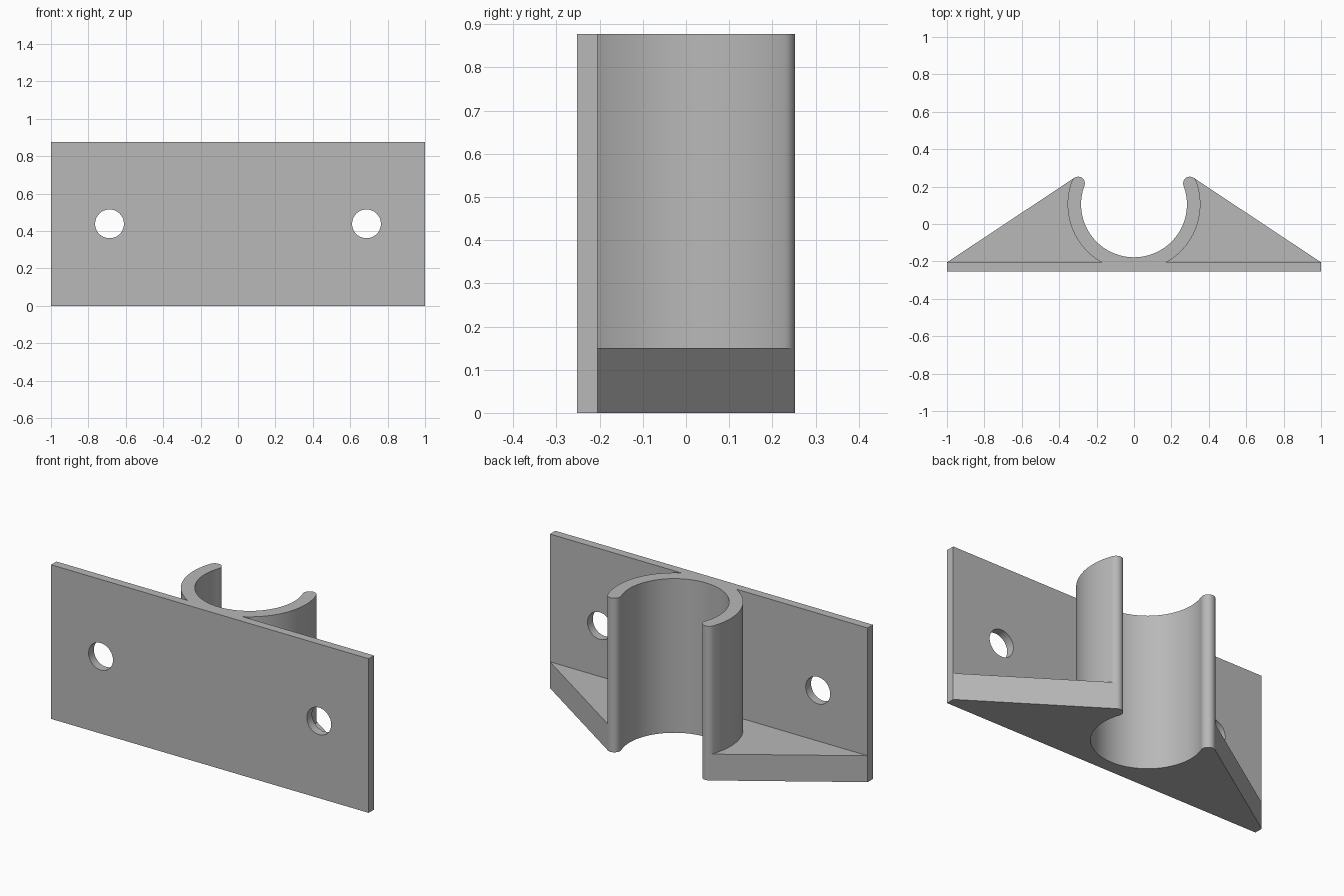
import bpy, bmesh
from math import sin, cos, asin, acos, atan2, hypot, pi, radians

cube = bpy.data.objects.get("Cube")
if cube:
    bpy.data.objects.remove(cube, do_unlink=True)

HEIGHT = 0.877
FRONT, BACK = -0.253, -0.205           # plate faces
CENTRE_Y, R_IN, R_OUT = 0.105, 0.283, 0.355
R_TIP = (R_OUT - R_IN) / 2
R_MID = R_IN + R_TIP
TIP_Y = 0.253 - R_TIP
TIP_ANGLE = asin((TIP_Y - CENTRE_Y) / R_MID)
TIP_X = R_MID * cos(TIP_ANGLE)
ROOT_ANGLE = asin((BACK - CENTRE_Y) / R_OUT)

grey = bpy.data.materials.new("grey")
grey.use_nodes = True
colour = (0.48, 0.48, 0.48, 1)
grey.diffuse_color = colour
grey.node_tree.nodes["Principled BSDF"].inputs["Base Color"].default_value = colour


def arc(cx, cy, r, start, end, steps):
    angles = [start + (end - start) * i / steps for i in range(steps + 1)]
    return [(cx + r * cos(a), cy + r * sin(a)) for a in angles]


def mirror(points):
    return [(-x, y) for x, y in reversed(points)]


def extrude(name, points, height):
    """Raise a plan outline from the ground to the given height."""
    bm = bmesh.new()
    face = bm.faces.new([bm.verts.new((x, y, 0)) for x, y in points])
    top = bmesh.ops.extrude_face_region(bm, geom=[face])["geom"]
    bmesh.ops.translate(bm, vec=(0, 0, height),
                        verts=[v for v in top if isinstance(v, bmesh.types.BMVert)])
    bmesh.ops.recalc_face_normals(bm, faces=bm.faces)
    mesh = bpy.data.meshes.new(name)
    bm.to_mesh(mesh)
    bm.free()
    obj = bpy.data.objects.new(name, mesh)
    bpy.context.collection.objects.link(obj)
    mesh.materials.append(grey)
    return obj


def smooth(obj):
    bpy.ops.object.select_all(action='DESELECT')
    obj.select_set(True)
    bpy.context.view_layer.objects.active = obj
    bpy.ops.object.shade_smooth_by_angle(angle=radians(30))


# Mounting plate with two screw holes
plate = extrude("mounting_plate", [(-1, FRONT), (1, FRONT), (1, BACK), (-1, BACK)], HEIGHT)
for side in (-1, 1):
    bpy.ops.mesh.primitive_cylinder_add(vertices=48, radius=0.077, depth=0.2,
                                        location=(side * 0.687, (FRONT + BACK) / 2, HEIGHT / 2),
                                        rotation=(pi / 2, 0, 0))
    cutter = bpy.context.object
    cutter.name = "hole_cutter"
    cutter.data.materials.append(grey)
    cut = plate.modifiers.new("screw_hole", 'BOOLEAN')
    cut.object = cutter
    cut.operation = 'DIFFERENCE'
    cut.solver = 'EXACT'
    bpy.ops.object.select_all(action='DESELECT')
    plate.select_set(True)
    bpy.context.view_layer.objects.active = plate
    bpy.ops.object.modifier_apply(modifier=cut.name)
    bpy.data.objects.remove(cutter, do_unlink=True)
smooth(plate)

# Open round clip with rounded lips
half = arc(0, CENTRE_Y, R_OUT, ROOT_ANGLE, TIP_ANGLE, 28)
half += arc(TIP_X, TIP_Y, R_TIP, TIP_ANGLE, TIP_ANGLE + pi, 16)[1:-1]
half += arc(0, CENTRE_Y, R_IN, TIP_ANGLE, -pi / 2, 36)
smooth(extrude("clip", half + mirror(half)[1:], HEIGHT))

# Low triangular gussets, tangent to the lips
dx, dy = 1 - TIP_X, BACK - TIP_Y
tangent = atan2(dy, dx) + acos(R_TIP / hypot(dx, dy))
gusset = [(1, BACK)]
gusset += arc(TIP_X, TIP_Y, R_TIP, tangent, TIP_ANGLE, 4)
gusset += arc(0, CENTRE_Y, R_OUT, TIP_ANGLE, ROOT_ANGLE, 28)[1:]
smooth(extrude("left_gusset", gusset, 0.15))
smooth(extrude("right_gusset", mirror(gusset), 0.15))
